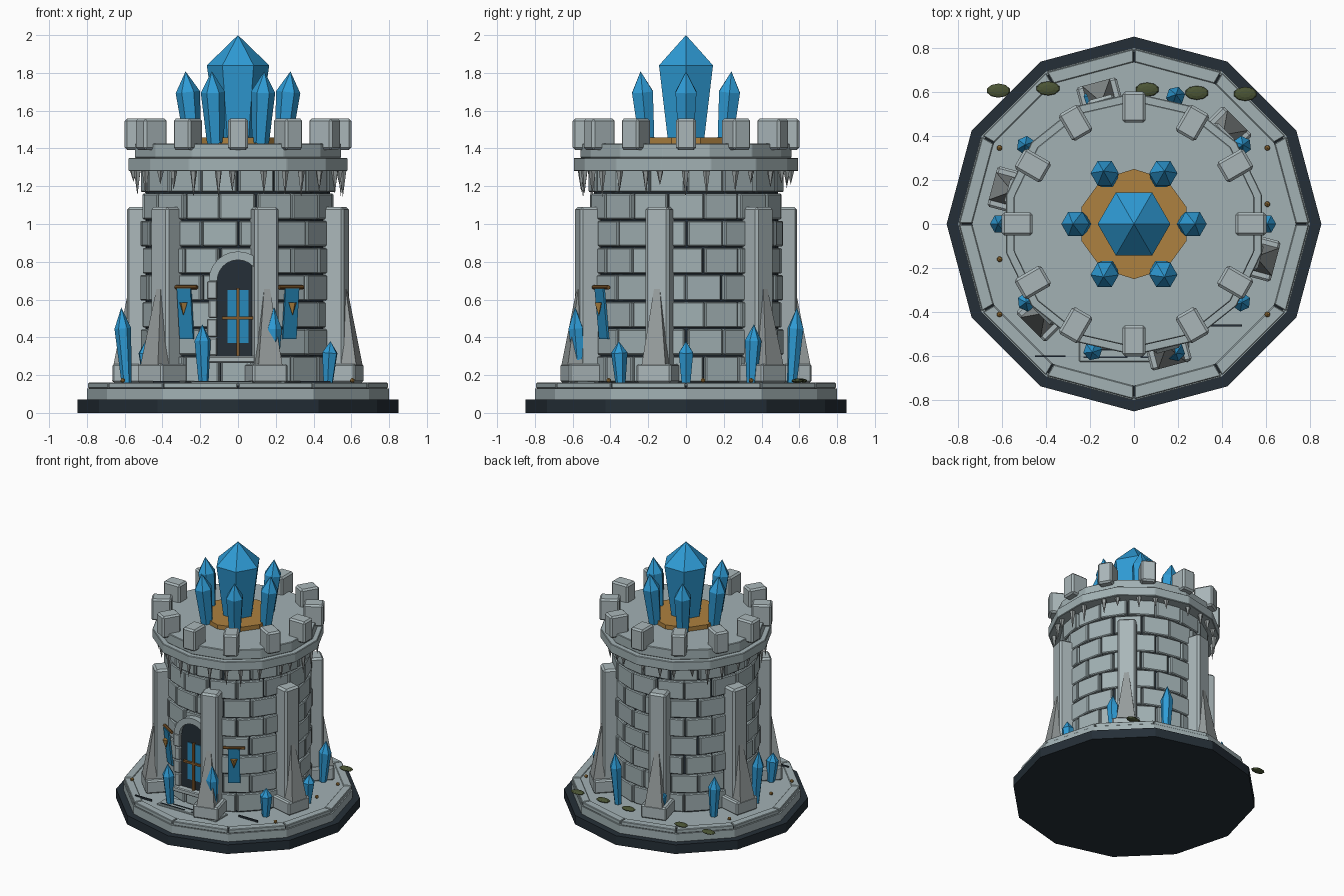
import bpy, bmesh, random
from math import pi, sin, cos, radians
from mathutils import Matrix, Vector

if "Cube" in bpy.data.objects:
    bpy.data.objects.remove(bpy.data.objects["Cube"])
random.seed(4)


def material(name, r, g, b):
    m = bpy.data.materials.new(name)
    m.use_nodes = True
    m.diffuse_color = (r, g, b, 1)
    m.node_tree.nodes["Principled BSDF"].inputs["Base Color"].default_value = (r, g, b, 1)
    return m


STONE = material("stone", .36, .44, .455)
PALE = material("pale stone", .40, .47, .485)
ROCK = material("rough rock", .31, .34, .34)
NAVY = material("dark slate", .018, .028, .038)
CRYSTAL = material("blue crystal", .028, .33, .67)
CLOTH = material("blue cloth", .02, .25, .5)
BRASS = material("brass", .42, .22, .05)
WOOD = material("wood", .22, .1, .025)
MOSS = material("moss", .07, .09, .035)


def finish(name, bm, mat, bevel=0):
    if bevel:
        bmesh.ops.bevel(bm, geom=bm.edges[:], offset=bevel, segments=1, affect='EDGES')
    bmesh.ops.recalc_face_normals(bm, faces=bm.faces[:])
    me = bpy.data.meshes.new(name)
    bm.to_mesh(me)
    bm.free()
    me.materials.append(mat)
    ob = bpy.data.objects.new(name, me)
    bpy.context.collection.objects.link(ob)
    return ob


def polar(angle, r, z):
    """Frame at an angle in degrees: local x points outward, y along the wall."""
    return Matrix.Rotation(radians(angle), 4, 'Z') @ Matrix.Translation((r, 0, z))


def box(bm, frame, size):
    bmesh.ops.create_cube(bm, size=1, matrix=frame @ Matrix.Diagonal((*size, 1)))


def block(bm, x, y, z):
    """Axis-aligned box from three (low, high) ranges."""
    ranges = (x, y, z)
    mid = Vector([(a + b) / 2 for a, b in ranges])
    box(bm, Matrix.Translation(mid), [b - a for a, b in ranges])


def cone(bm, frame, sides, r1, r2, h, turn=0):
    """Frustum standing on the frame's origin."""
    m = frame @ Matrix.Rotation(radians(turn), 4, 'Z') @ Matrix.Translation((0, 0, h / 2))
    bmesh.ops.create_cone(bm, cap_ends=True, segments=sides, radius1=r1, radius2=r2, depth=h, matrix=m)


def drum(name, mat, sides, r1, r2, z0, z1, bevel=0):
    bm = bmesh.new()
    cone(bm, Matrix.Translation((0, 0, z0)), sides, r1, r2, z1 - z0)
    return finish(name, bm, mat, bevel)


def prism(bm, points, y0, y1):
    """Extrude an x-z outline from y0 to y1."""
    face = bm.faces.new([bm.verts.new((x, y0, z)) for x, z in points])
    new = bmesh.ops.extrude_face_region(bm, geom=[face])["geom"]
    bmesh.ops.translate(bm, vec=(0, y1 - y0, 0), verts=[v for v in new if isinstance(v, bmesh.types.BMVert)])


def arc(r, z, n=12):
    return [(r * cos(pi * i / n), z + r * sin(pi * i / n)) for i in range(n + 1)]


def crystal(name, frame, r0, r1, shoulder, h):
    bm = bmesh.new()
    cone(bm, frame, 6, r0, r1, shoulder, 30)
    cone(bm, frame @ Matrix.Translation((0, 0, shoulder)), 6, r1, 0, h - shoulder, 30)
    bmesh.ops.remove_doubles(bm, verts=bm.verts[:], dist=.0005)
    finish(name, bm, CRYSTAL)


# Foundation and plinth
drum("foundation", NAVY, 12, .85, .85, 0, .07)
drum("plinth", STONE, 12, .80, .80, .07, .13)
drum("plinth_core", NAVY, 12, .78, .78, .13, .145)
drum("courtyard_floor", STONE, 12, .735, .735, .13, .155)

# Rim slabs, one along each side of the plinth
bm = bmesh.new()
for k in range(12):
    ring = []
    for r in (.735, .795):
        for side in (-1, 1):
            p = polar(k * 30 + 15 + side * 15, r, 0).translation
            along = polar(k * 30 + 15, 0, 0) @ Vector((0, 1, 0))
            ring.append(p - along * side * .003)
    low, high = ([bm.verts.new((p.x, p.y, z)) for p in ring] for z in (.13, .16))
    for a, b in ((0, 1), (1, 3), (3, 2), (2, 0)):
        bm.faces.new((low[a], low[b], high[b], high[a]))
    for cap in (low, high):
        bm.faces.new([cap[i] for i in (0, 1, 3, 2)])
finish("rim_slabs", bm, STONE, .004)

# Tower: dark mortar core with staggered brick courses
drum("mortar_core", NAVY, 28, .488, .488, .14, 1.30)
bm = bmesh.new()
COURSES, BRICKS, COURSE_H = 8, 16, .1435
for row in range(COURSES):
    step = 360 / BRICKS
    for k in range(BRICKS):
        a = (k + .5 * (row % 2)) * step + random.uniform(-.6, .6)
        frame = polar(a, .472 + random.uniform(0, .008), .16 + (row + .5) * COURSE_H)
        box(bm, frame, (.06, .186, COURSE_H - .008))
finish("tower_bricks", bm, STONE, .006)

# Cornice, parapet and merlons
drum("cornice", STONE, 14, .595, .595, 1.28, 1.35, .004)
drum("parapet_floor", STONE, 14, .56, .56, 1.35, 1.425, .004)
bm = bmesh.new()
for k in range(12):
    box(bm, polar(k * 30, .53, 1.475), (.14, .106, .165))
finish("merlons", bm, PALE, .012)

# Stone spikes hanging under the cornice
bm = bmesh.new()
for k in range(28):
    a = k * 360 / 28 + random.uniform(-4, 4)
    frame = polar(a, .555, 1.285) @ Matrix.Rotation(pi, 4, 'X')
    cone(bm, frame, 5, .02, 0, random.uniform(.06, .15))
finish("hanging_spikes", bm, ROCK)

# Six buttresses with footings and leaning rock spurs
piers, feet, spurs = bmesh.new(), bmesh.new(), bmesh.new()
for k in range(6):
    a = k * 60 - 15
    box(piers, polar(a, .535, .64), (.12, .13, .90))
    box(feet, polar(a, .57, .21), (.19, .19, .10))
    lean = Matrix.Rotation(radians(-3), 4, 'Y')
    cone(spurs, polar(a, .60, .25) @ lean, 4, .092, 0, .54, 45)
finish("buttress_piers", piers, PALE, .014)
finish("buttress_footings", feet, PALE, .01)
finish("buttress_spurs", spurs, ROCK)

# Doorway: dark leaf, arch, jambs, threshold
bm = bmesh.new()
prism(bm, [(-.115, .29), (.115, .29)] + arc(.115, .70), -.525, -.46)
finish("door_recess", bm, NAVY)
bm = bmesh.new()
prism(bm, arc(.155, .70) + arc(.11, .70)[::-1], -.555, -.46)
finish("door_arch", bm, STONE)
bm = bmesh.new()
for side in (-1, 1):
    for i in range(4):
        outer = .165 if i % 2 else .155
        x = sorted((side * .11, side * outer))
        block(bm, x, (-.55, -.46), (.302 + i * .1, .398 + i * .1))
block(bm, (-.16, .16), (-.57, -.46), (.265, .30))
finish("door_jambs", bm, PALE, .006)
bm = bmesh.new()
block(bm, (-.055, .055), (-.531, -.52), (.37, .65))
finish("door_window", bm, CLOTH)
bm = bmesh.new()
block(bm, (-.008, .008), (-.545, -.525), (.30, .66))
block(bm, (-.085, .085), (-.545, -.525), (.495, .51))
finish("door_bars", bm, WOOD)

# Doorstep and floor cracks
bm = bmesh.new()
block(bm, (-.25, .25), (-.625, -.48), (.15, .165))
finish("doorstep", bm, STONE, .004)
bm = bmesh.new()
for x, y, length in ((-.13, -.605, .2), (.13, -.605, .2), (-.38, -.6, .14), (.41, -.46, .16), (0, -.57, .3)):
    block(bm, (x - length / 2, x + length / 2), (y - .004, y + .004), (.155, .169))
finish("floor_cracks", bm, NAVY)

# Hanging banners on both sides of the door
for label, a in (("right", 238), ("left", 302)):
    tilt = Matrix.Rotation(radians(6), 4, 'Y')
    bm = bmesh.new()
    box(bm, polar(a, .525, .525) @ tilt, (.012, .085, .27))
    finish(label + "_banner", bm, CLOTH)
    bm = bmesh.new()
    rod = polar(a, .53, .665) @ Matrix.Rotation(pi / 2, 4, 'X') @ Matrix.Translation((0, 0, -.075))
    cone(bm, rod, 8, .011, .011, .15)
    finish(label + "_banner_rod", bm, WOOD)
    bm = bmesh.new()
    cone(bm, polar(a, .545, .585) @ Matrix.Rotation(pi, 4, 'X'), 4, .025, 0, .07)
    finish(label + "_banner_emblem", bm, BRASS)

# Crown of crystals on a brass dais
drum("crystal_dais", BRASS, 10, .25, .25, 1.42, 1.457)
crystal("great_crystal", Matrix.Translation((0, 0, 1.44)), .11, .165, .40, .56)
for k in range(6):
    lean = Matrix.Rotation(radians(6), 4, 'Y')
    crystal(f"crown_crystal_{k}", polar(k * 60, .238, 1.43) @ lean, .045, .064, .27, .38)

# Crystals growing around the courtyard in three heights
for k in range(10):
    h = (.22, .31, .40)[k % 3]
    lean = Matrix.Rotation(radians(4), 4, 'Y')
    crystal(f"ground_crystal_{k}", polar(k * 36, .59, .16) @ lean, .027, .044, h * .72, h)

# Brass studs and moss patches
bm = bmesh.new()
for x, y in ((-.61, .345), (.605, .345), (.605, .09), (-.61, -.16), (-.61, -.41), (.605, -.41)):
    bmesh.ops.create_icosphere(bm, subdivisions=1, radius=.014, matrix=Matrix.Translation((x, y, .172)))
finish("brass_studs", bm, BRASS)
bm = bmesh.new()
for x, y in ((-.615, .605), (-.39, .615), (.06, .61), (.285, .595), (.505, .59)):
    m = Matrix.Translation((x, y, .17)) @ Matrix.Diagonal((.054, .032, .012, 1))
    bmesh.ops.create_uvsphere(bm, u_segments=10, v_segments=6, radius=1, matrix=m)
finish("moss_patches", bm, MOSS)
